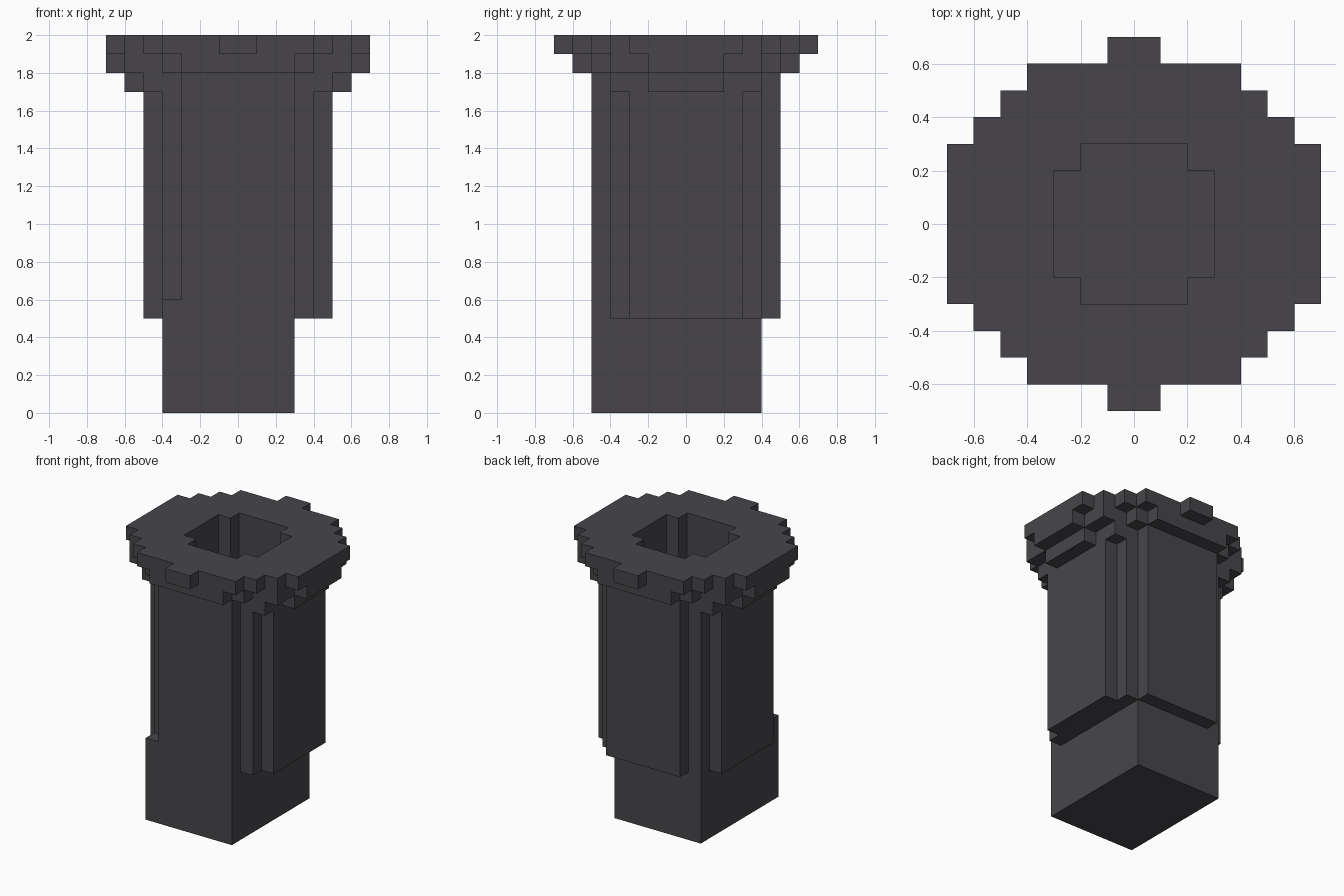
import bpy, bmesh, math
from mathutils import Vector

if "Cube" in bpy.data.objects:
    bpy.data.objects.remove(bpy.data.objects["Cube"])

S = 0.1  # size of one block

stone = bpy.data.materials.new("dark grey")
stone.diffuse_color = (0.063, 0.060, 0.068, 1)
stone.use_nodes = True
stone.node_tree.nodes["Principled BSDF"].inputs["Base Color"].default_value = stone.diffuse_color


def layer(rows, z0, z1):
    """Symmetric stepped disc: rows[i] is the half width in x at block row i from the middle."""
    return {(x, y, z) for i, w in enumerate(rows) for y in (i, -i - 1)
            for x in range(-w, w) for z in range(z0, z1)}


def box(x0, x1, y0, y1, z0, z1):
    return {(x, y, z) for x in range(x0, x1) for y in range(y0, y1) for z in range(z0, z1)}


# Square foot, slightly off centre
foot = box(-4, 3, -5, 4, 0, 6)
# Rounded hollow shaft and the stepped collar that flares out on top
shaft = layer([5, 5, 5, 4, 3], 5, 17) - foot
collar = (layer([6, 6, 5, 5, 3], 17, 18)
          | layer([7, 7, 6, 6, 4, 3], 18, 19)
          | layer([7, 7, 7, 6, 5, 4, 1], 19, 20))
# Well running down through collar and shaft
well = layer([3, 3, 2], 6, 20)
parts = {"foot": foot, "shaft": shaft - well, "collar": collar - well}
solid = set().union(*parts.values())


def build(name, cells):
    """Make the outer skin of the blocks, leaving out faces between touching blocks."""
    bm = bmesh.new()
    for c in cells:
        for axis in range(3):
            for side in (0, 1):
                n = list(c)
                n[axis] += 2 * side - 1
                if tuple(n) in solid:
                    continue
                u, v = (axis + 1) % 3, (axis + 2) % 3
                corners = [(0, 0), (1, 0), (1, 1), (0, 1)]
                verts = []
                for a, b in corners if side else corners[::-1]:
                    p = Vector(c)
                    p[axis] += side
                    p[u] += a
                    p[v] += b
                    verts.append(bm.verts.new(p * S))
                bm.faces.new(verts)
    bmesh.ops.remove_doubles(bm, verts=bm.verts, dist=0.001)
    bmesh.ops.dissolve_limit(bm, angle_limit=math.radians(1), verts=bm.verts, edges=bm.edges)
    mesh = bpy.data.meshes.new(name)
    bm.to_mesh(mesh)
    bm.free()
    mesh.materials.append(stone)
    bpy.context.collection.objects.link(bpy.data.objects.new(name, mesh))


for name, cells in parts.items():
    build(name, cells)
